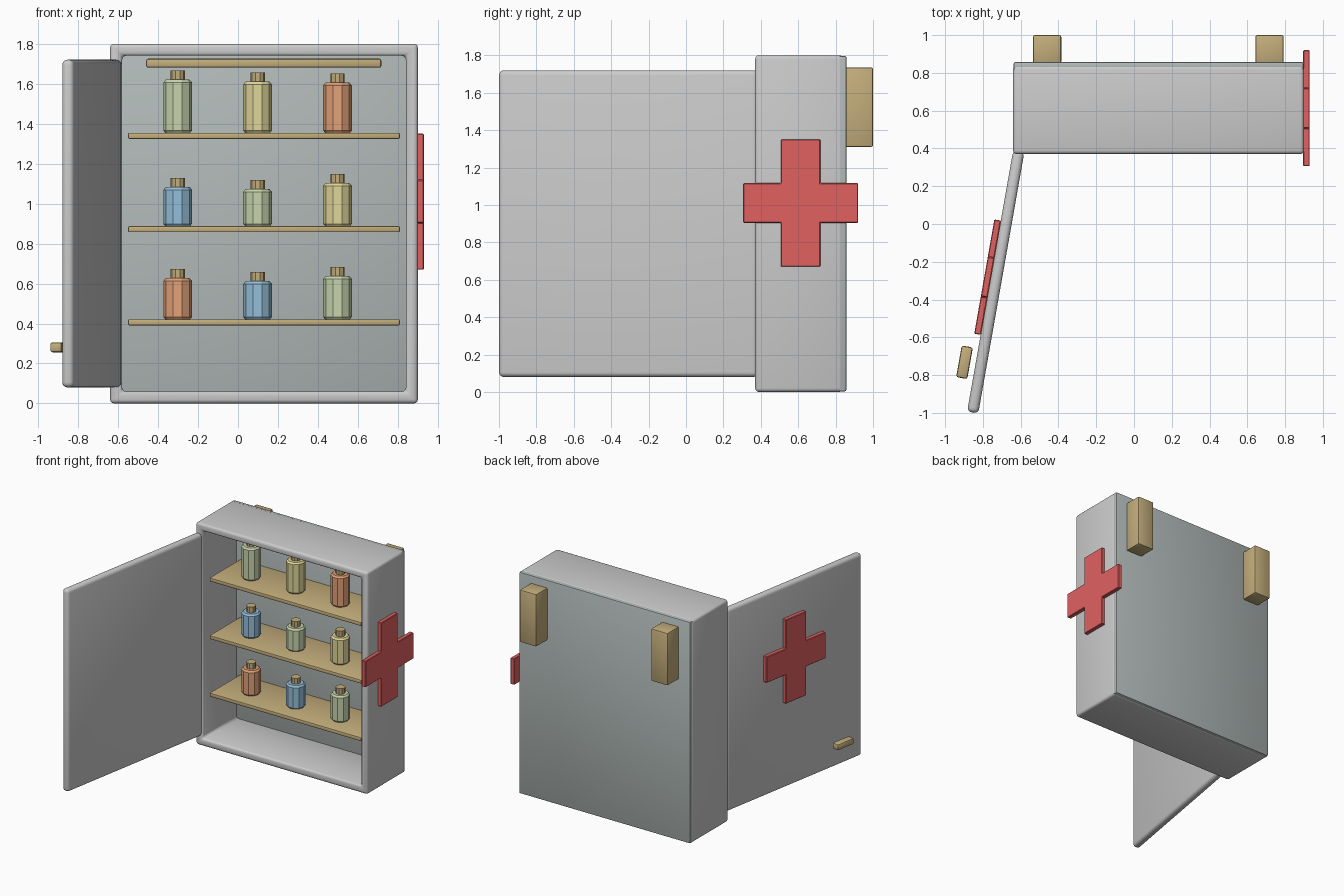
import bpy, bmesh
from math import radians, cos, sin, pi
from mathutils import Matrix

if "Cube" in bpy.data.objects:
    bpy.data.objects.remove(bpy.data.objects["Cube"])


def material(name, rgb):
    m = bpy.data.materials.new(name)
    m.diffuse_color = (*rgb, 1)
    m.use_nodes = True
    m.node_tree.nodes["Principled BSDF"].inputs["Base Color"].default_value = m.diffuse_color
    return m


WOOD = material("wood", (0.55, 0.42, 0.20))
RED = material("red", (0.75, 0.12, 0.12))
BACK = material("back_grey", (0.44, 0.49, 0.48))
GREEN = material("green_glass", (0.58, 0.66, 0.42))
YELLOW = material("yellow_glass", (0.74, 0.67, 0.32))
ORANGE = material("orange_glass", (0.76, 0.36, 0.19))
BLUE = material("blue_glass", (0.30, 0.52, 0.70))


def finish(name, bm, mat=None, bevel=0, segments=2, matrix=None, smooth=True):
    bmesh.ops.recalc_face_normals(bm, faces=bm.faces[:])
    if bevel:
        sharp = [e for e in bm.edges if e.calc_face_angle(0) > 0.5]
        bmesh.ops.bevel(bm, geom=sharp, offset=bevel, segments=segments,
                        profile=0.5, affect='EDGES', clamp_overlap=True)
    if matrix:
        bm.transform(matrix)
    mesh = bpy.data.meshes.new(name)
    bm.to_mesh(mesh)
    bm.free()
    obj = bpy.data.objects.new(name, mesh)
    bpy.context.collection.objects.link(obj)
    if mat:
        mesh.materials.append(mat)
    if smooth:
        bpy.ops.object.select_all(action='DESELECT')
        obj.select_set(True)
        bpy.context.view_layer.objects.active = obj
        bpy.ops.object.shade_smooth_by_angle(angle=radians(35))
    return obj


def box(name, lo, hi, mat=None, bevel=0, segments=2, matrix=None):
    bm = bmesh.new()
    bmesh.ops.create_cube(bm, size=1)
    for v in bm.verts:
        v.co = [a + (c + 0.5) * (b - a) for a, b, c in zip(lo, hi, v.co)]
    return finish(name, bm, mat, bevel, segments, matrix)


def bridge(bm, a, b):
    n = len(a)
    for i in range(n):
        bm.faces.new((a[i], a[(i + 1) % n], b[(i + 1) % n], b[i]))


def frame(name, x0, x1, y0, y1, z0, z1, t):
    bm = bmesh.new()
    loops = []
    for inset, y in ((0, y0), (0, y1), (t, y1), (t, y0)):
        a, b, c, d = x0 + inset, x1 - inset, z0 + inset, z1 - inset
        loops.append([bm.verts.new((x, y, z)) for x, z in
                      ((a, c), (b, c), (b, d), (a, d))])
    for i in range(4):
        bridge(bm, loops[i], loops[(i + 1) % 4])
    return finish(name, bm, None, 0.02, 3)


def cross(name, matrix):
    w, h, a = 0.307, 0.34, 0.106
    pts = [(-a, -h), (a, -h), (a, -a), (w, -a), (w, a), (a, a),
           (a, h), (-a, h), (-a, a), (-w, a), (-w, -a), (-a, -a)]
    bm = bmesh.new()
    front = [bm.verts.new((x, -0.0175, z)) for x, z in pts]
    rear = [bm.verts.new((x, 0.0175, z)) for x, z in pts]
    bridge(bm, front, rear)
    bm.faces.new(front)
    bm.faces.new(rear[::-1])
    return finish(name, bm, RED, 0.004, 1, matrix, smooth=False)


def lathe(name, profile, x, y, mat, sides=10):
    bm = bmesh.new()
    rings = [[bm.verts.new((x + r * cos(2 * pi * i / sides),
                            y + r * sin(2 * pi * i / sides), z))
              for i in range(sides)] for r, z in profile]
    for a, b in zip(rings, rings[1:]):
        bridge(bm, a, b)
    bm.faces.new(rings[0][::-1])
    bm.faces.new(rings[-1])
    return finish(name, bm, mat, smooth=False)


# Cabinet case and back panel
frame("case", -0.64, 0.90, 0.37, 0.84, 0.0, 1.80, 0.06)
box("back_panel", (-0.637, 0.81, 0.003), (0.897, 0.858, 1.797), BACK, 0.01)

# Shelves with their bottles: (colour, shoulder height) for each
rows = [(1.354, [(GREEN, 1.62), (YELLOW, 1.61), (ORANGE, 1.605)]),
        (0.887, [(BLUE, 1.083), (GREEN, 1.073), (YELLOW, 1.103)]),
        (0.421, [(ORANGE, 0.627), (BLUE, 0.612), (GREEN, 0.637)])]
for r, (z, bottles) in enumerate(rows):
    box(f"shelf_{r}", (-0.55, 0.42, z - 0.03), (0.81, 0.815, z), WOOD, 0.006)
    for c, (mat, top) in enumerate(bottles):
        x, y = -0.302 + 0.4 * c, 0.60
        lathe(f"bottle_{r}_{c}",
              [(0.062, z), (0.072, z + 0.012), (0.072, top - 0.014), (0.06, top)],
              x, y, mat)
        lathe(f"bottle_cap_{r}_{c}", [(0.036, top - 0.005), (0.036, top + 0.046)],
              x, y, WOOD)

# Hanging rail inside and wall blocks behind
box("hanging_rail", (-0.46, 0.77, 1.68), (0.717, 0.815, 1.725), WOOD, 0.01)
for i, x in enumerate((-0.46, 0.717)):
    box(f"wall_block_{i}", (x - 0.075, 0.85, 1.31), (x + 0.075, 1.0, 1.735), WOOD, 0.01)

# Open door: local x runs from hinge to tip, local -y faces outward
door = Matrix.Translation((-0.61, 0.385, 0)) @ Matrix.Rotation(radians(260), 4, 'Z')
box("door", (0, -0.03, 0.08), (1.405, 0.03, 1.72), None, 0.026, 4, door)
box("door_handle", (1.065, -0.119, 0.256), (1.235, -0.059, 0.306), WOOD, 0.012, 2, door)

# Crosses on the door and the right side
cross("door_cross", door @ Matrix.Translation((0.685, -0.047, 1.12)))
cross("side_cross", Matrix.Translation((0.9125, 0.613, 1.01))
      @ Matrix.Rotation(radians(90), 4, 'Z'))
